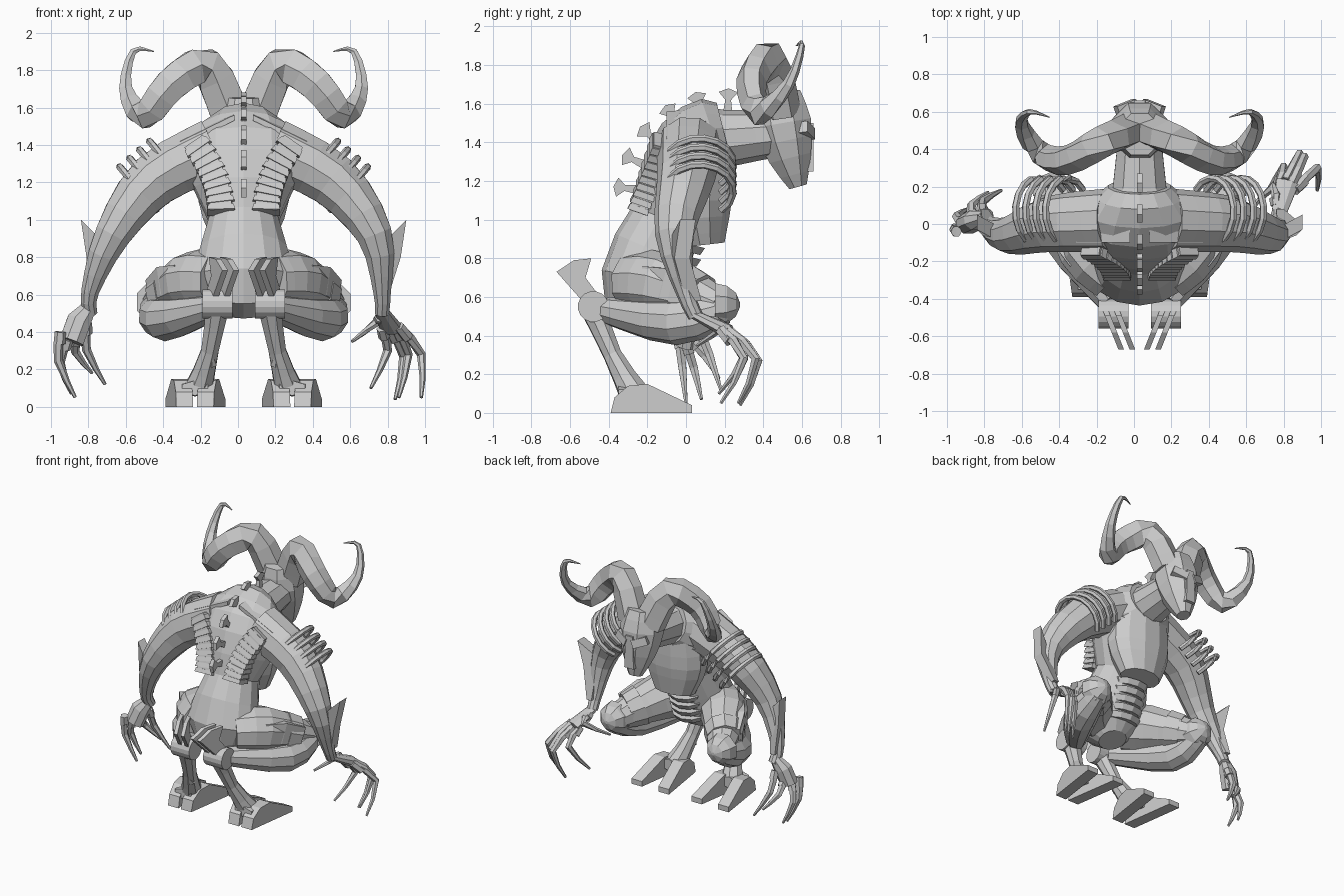
import bpy, bmesh
from math import sin, cos, pi, radians, sqrt
from mathutils import Vector

X_AXIS, Y_AXIS, Z_AXIS = Vector((1, 0, 0)), Vector((0, 1, 0)), Vector((0, 0, 1))
MIDLINE = .03

cube = bpy.data.objects.get("Cube")
if cube:
    bpy.data.objects.remove(cube, do_unlink=True)

grey = bpy.data.materials.new("plain grey")
grey.use_nodes = True
tone = (.6, .6, .6, 1)
grey.diffuse_color = tone
grey.node_tree.nodes["Principled BSDF"].inputs["Base Color"].default_value = tone


def finish(name, bm):
    bmesh.ops.recalc_face_normals(bm, faces=bm.faces)
    mesh = bpy.data.meshes.new(name)
    bm.to_mesh(mesh)
    bm.free()
    mesh.materials.append(grey)
    obj = bpy.data.objects.new(name, mesh)
    obj.location.x = MIDLINE
    bpy.context.collection.objects.link(obj)


def bridge(bm, first, second):
    for k in range(len(first)):
        bm.faces.new((first[k - 1], first[k], second[k], second[k - 1]))


def smooth_rows(rows, steps):
    """Insert rows on a curve that passes through every given row."""
    rows = [Vector(row) for row in rows]
    padded = [rows[0]] + rows + [rows[-1]]
    result = []
    for before, start, end, after in zip(padded, padded[1:], padded[2:], padded[3:]):
        for k in range(steps):
            t = k / steps
            leave, arrive = (end - before) / 2, (after - start) / 2
            ease = t * t * (3 - 2 * t)
            result.append(start.lerp(end, ease) + leave * t * (1 - t) ** 2 - arrive * t * t * (1 - t))
    return result + [rows[-1]]


def loft(name, rows, sides=10, ref=Y_AXIS, side=1, flat=1, cap=1, steps=1):
    """Skin rings of (x, y, z, radius); flat and cap limit the depth."""
    bm = bmesh.new()
    rows = smooth_rows(rows, steps)
    centres = [Vector((row[0] * side, row[1], row[2])) for row in rows]
    last = len(rows) - 1
    grow = sqrt(2) if sides == 4 else 1
    rings = []
    for i, centre in enumerate(centres):
        along = (centres[min(i + 1, last)] - centres[max(i - 1, 0)]).normalized()
        across = along.cross(ref).normalized()
        deep = along.cross(across)
        width = rows[i][3] * grow
        depth = min(width * flat, cap)
        angles = [pi * (k + k + 1) / sides for k in range(sides)]
        rings.append([bm.verts.new(centre + across * width * cos(a) + deep * depth * sin(a))
                      for a in angles])
    for first, second in zip(rings, rings[1:]):
        bridge(bm, first, second)
    bm.faces.new(rings[0])
    bm.faces.new(rings[-1])
    finish(name, bm)


def plate(name, points, depth, side=1):
    """Extrude a polygon along a vector."""
    bm = bmesh.new()
    mirror = Vector((side, 1, 1))
    low = [bm.verts.new(Vector(p) * mirror) for p in points]
    high = [bm.verts.new((Vector(p) + Vector(depth)) * mirror) for p in points]
    bm.faces.new(low)
    bm.faces.new(high)
    bridge(bm, low, high)
    finish(name, bm)


def trunk(name, rows, **options):
    """Loft along the middle of the body from rows of (y, z, radius)."""
    loft(name, [(0, *row) for row in rows], **options)


# Body
trunk("torso", [(-.2, .5, .1), (-.23, .7, .28), (-.1, 1, .19), (0, 1.3, .35),
                (.08, 1.4, .3), (.2, 1.44, .17)], sides=14, cap=.21, steps=2)
trunk("neck", [(.05, 1.41, .2), (.2, 1.42, .15), (.5, 1.45, .12)], ref=Z_AXIS, steps=2)
trunk("chest_armour", [(.1, .87, .16), (.08, 1.1, .25), (.1, 1.4, .22)], sides=12, flat=.65, steps=3)
for i in range(5):
    height = .6 + i * .06
    trunk("belly_band", [(i * .02 - .1, height, .12), (i * .02 - .09, height + .04, .14)], flat=.8)

# Head
trunk("head", [(.48, 1.66, .12), (.5, 1.5, .16), (.54, 1.32, .12), (.58, 1.17, .05)], sides=8, steps=2)
plate("nose_ridge", [(-.03, .6, 1.5), (.03, .6, 1.5), (.04, .6, 1.25), (-.04, .6, 1.25)], Y_AXIS * .06)

# Spine fins fanned along an arc
for i in range(6):
    angle = radians(88 + 17 * i)
    out = Vector((0, cos(angle), sin(angle)))
    cross = out.cross(X_AXIS)
    tip = Vector((-.015, .2, 1.1)) + out * .57
    half = [(-.16, .03), (-.05, .015), (-.01, .05)]
    outline = half + [(.01, 0)] + [(a, -b) for a, b in reversed(half)]
    plate("spine_fin", [tip + out * a + cross * b for a, b in outline], X_AXIS * .03)


def vent_spot(t):
    return .12 + .14 * t * t, .13 * t - .25, 1.04 + .37 * t


def ankle_place(inset, y, z):
    return inset + (y + .48) * .4, y, z


for s, label, reach in ((1, "left", -.04), (-1, "right", .04)):
    # Horns curl out, down and back up, thinning to a point
    loft(label + "_horn", [(.07, .5, 1.56, .12), (.2, .44, 1.82, .11), (.39, .34, 1.72, .1),
                           (.53, .38, 1.56, .08), (.63, .53, 1.7, .04), (.59, .6, 1.9, .02),
                           (.48, .57, 1.9, .003)], sides=6, side=s, flat=.8, steps=3)
    loft(label + "_brow", [(.02, .64, 1.44, .03), (.12, .6, 1.48, .03)], sides=4, side=s)

    # Arm and forearm blade
    loft(label + "_arm", [(.16, .02, 1.38, .17), (.48, 0, 1.21, .15), (.7, -.06, .92, .1),
                          (.78 + reach, 0, .62, .05), (.78 + reach, .05, .5, .04)], side=s, steps=3)
    plate(label + "_forearm_blade", [(.87, -.03, 1), (.74, -.1, .87), (.77 + reach, 0, .58),
                                     (.81 + reach, 0, .58), (.84, -.06, .8)], Y_AXIS * .08, s)

    # Shoulder cords looped around the upper arm
    arm_axis = Vector((.76, 0, -.65))
    lift = arm_axis.cross(Y_AXIS)
    for i in range(4):
        hub = Vector((.47, .07, 1.22)) + arm_axis * (i - 1.5) * .07
        angles = [radians(k * 22 - 50) for k in range(11)]
        loops = [hub + (Y_AXIS * cos(a) + lift * sin(a)) * .175 for a in angles]
        loft(label + "_shoulder_cord", [(*p, .02) for p in loops], sides=6, ref=arm_axis, side=s)
    plate(label + "_shoulder_plate", [(.05, -.1, 1.53), (.34, -.1, 1.39), (.32, .06, 1.43),
                                      (.06, .16, 1.55)], Z_AXIS * .03, s)

    # Ribbed back vents
    loft(label + "_vent_core", [(*vent_spot(i / 6), .06) for i in range(7)], sides=4, side=s, flat=.8)
    for i in range(9):
        rib = [(*vent_spot(i / 9), .075), (*vent_spot((i + .7) / 9), .068)]
        loft(label + "_vent_rib", rib, sides=4, side=s, flat=.75)

    # Folded leg: thigh, cuff, plate, shin and domed knee
    limb = dict(ref=Z_AXIS, side=s)
    loft(label + "_thigh", [(.13, -.27, .67, .16), (.28, -.12, .66, .17), (.46, .18, .55, .09)], steps=3, **limb)
    loft(label + "_thigh_cuff", [(.36, 0, .62, .15), (.42, .08, .59, .13)], **limb)
    loft(label + "_thigh_plate", [(.34, -.22, .7, .03), (.42, -.1, .67, .04), (.49, .04, .62, .03)],
         sides=4, flat=2, **limb)
    loft(label + "_shin", [(.47, .2, .54, .08), (.42, -.05, .47, .12), (.16, -.41, .53, .07)], steps=3, **limb)
    dome = [radians(28 * k) for k in range(4)]
    loft(label + "_knee_cap", [(.46, .15 + .13 * sin(a), .56, .12 * cos(a)) for a in dome], sides=8, **limb)

    # Ankle joint, twin fins and spiked hind shank
    loft(label + "_ankle_joint", [(.06, -.48, .55, .08), (.22, -.48, .55, .08)], sides=16, side=s)
    fin = [(-.52, .56), (-.67, .73), (-.58, .79), (-.49, .8), (-.52, .7), (-.43, .58)]
    for inset in (.1, .16):
        plate(label + "_ankle_fin", [ankle_place(inset, y, z) for y, z in fin], X_AXIS * .03, s)
    loft(label + "_hind_shank", [(.14, -.48, .54, .07), (.18, -.38, .3, .05), (.24, -.27, .1, .08)],
         sides=8, side=s, steps=2)
    for drop in (0, .08):
        root = Vector((.17, -.4, .31)) + Vector((0, .4, -1)) * drop
        loft(label + "_shank_spike", [(*root, .03), (*(root + (Z_AXIS - Y_AXIS) * .05), .002)], sides=6, side=s)

    # Split foot
    sole = [(-.39, 0), (-.37, .08), (-.3, .14), (-.2, .15), (.03, .04), (.03, 0)]
    for toe, inner, spread in (("inner", .16, -.15), ("outer", .27, .14)):
        outline = [(inner + (y + .39) * spread, y, z) for y, z in sole]
        plate(label + "_" + toe + "_toe", outline, X_AXIS * .09, s)
    loft(label + "_heel", [(.26, -.35, .1, .08), (.26, -.2, .1, .09)], sides=6, flat=.5, **limb)

# Hands, each in its own pose: knuckle and claw tip of every finger
loft("left_palm", [(.74, .04, .51, .04), (.79, .22, .42, .065)], sides=8, ref=Z_AXIS, flat=.6)
loft("right_palm", [(-.82, .04, .54, .04), (-.88, .02, .46, .07), (-.92, 0, .35, .07)], sides=8, flat=.8)
hands = {
    "left": ((.06, .12, .04), [((.83, .18, .43), (.95, .18, .05)), ((.81, .21, .43), (.83, .27, .05)),
                               ((.78, .23, .42), (.81, .28, .04)), ((.74, .2, .42), (.68, .17, .1)),
                               ((.73, .1, .48), (.58, .06, .35))]),
    "right": ((-.05, 0, .02), [((-.98, -.04, .4), (-.9, 0, .05)), ((-.94, 0, .36), (-.92, .08, .07)),
                               ((-.89, .03, .37), (-.81, .17, .18)), ((-.84, .06, .45), (-.74, .18, .12))]),
}
for label, (bend, fingers) in hands.items():
    for knuckle, tip in fingers:
        middle = Vector(knuckle).lerp(tip, .5) + Vector(bend)
        loft(label + "_finger", [(*knuckle, .027), (*middle, .024), (*tip, .009)], sides=6, ref=X_AXIS, steps=2)
        joint = Vector(knuckle).lerp(middle, .4)
        loft(label + "_knuckle", [(*knuckle, .03), (*joint, .032)], sides=6, ref=X_AXIS)
